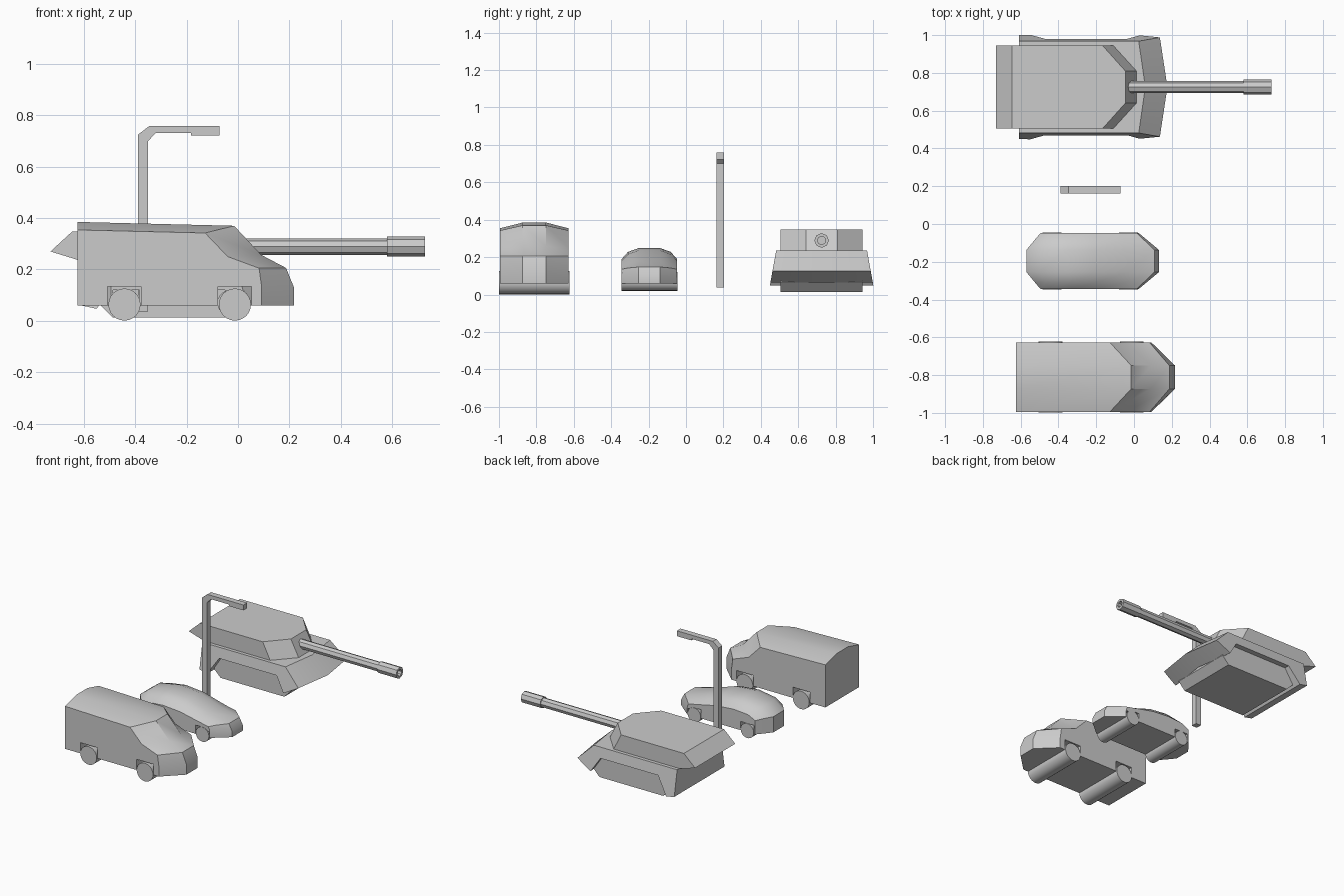
import bpy, bmesh
from math import radians, cos, sin, pi

if "Cube" in bpy.data.objects:
    bpy.data.objects.remove(bpy.data.objects["Cube"])


def finish(name, bm, angle=30):
    bmesh.ops.recalc_face_normals(bm, faces=bm.faces)
    me = bpy.data.meshes.new(name)
    bm.to_mesh(me)
    bm.free()
    ob = bpy.data.objects.new(name, me)
    bpy.context.collection.objects.link(ob)
    me.shade_smooth()
    me.set_sharp_from_angle(angle=radians(angle))
    return ob


def skin(name, loops, closed=False, angle=30):
    """Join equal-length point loops; cap both ends unless closed into a ring."""
    bm = bmesh.new()
    rings = [[bm.verts.new(p) for p in loop] for loop in loops]
    n = len(rings[0])
    pairs = list(zip(rings, rings[1:])) + ([(rings[-1], rings[0])] if closed else [])
    for a, b in pairs:
        for i in range(n):
            j = (i + 1) % n
            bm.faces.new((a[i], a[j], b[j], b[i]))
    if not closed:
        bm.faces.new(rings[0])
        bm.faces.new(rings[-1])
    return finish(name, bm, angle)


def mirrored(name, yc, columns, angle=30):
    """columns: (half width, side profile), from outermost to innermost."""
    loops = [[(x, yc - h, z) for x, z in p] for h, p in columns]
    loops += [[(x, yc + h, z) for x, z in p] for h, p in reversed(columns)]
    return skin(name, loops, angle=angle)


def arches(wheels, half, bottom, top):
    """Underside points, front to rear, with a notch for each wheel."""
    out = []
    for x in sorted(wheels, reverse=True):
        out += [(x + half, bottom), (x + half, top), (x - half, top), (x - half, bottom)]
    return out


def axle_wheels(prefix, xs, yc, half, z, r):
    for label, x in zip(("rear", "front"), xs):
        ring = [(r * cos(2 * pi * i / 24), r * sin(2 * pi * i / 24)) for i in range(24)]
        skin(f"{prefix}_{label}_wheels",
             [[(x + a, yc + s * half, z + b) for a, b in ring] for s in (-1, 1)])


# Van: four side profiles give a chamfered nose and a cambered roof
VY, VW = -0.811, (-0.442, -0.012)
under = arches(VW, 0.065, 0.06, 0.134)
side = [(-0.625, 0.06), (-0.625, 0.354), (-0.128, 0.342), (-0.04, 0.25),
        (0.082, 0.205), (0.092, 0.132), (0.092, 0.06)] + under
mid = [(-0.625, 0.06), (-0.625, 0.385), (-0.015, 0.37), (0.09, 0.257),
       (0.187, 0.206), (0.217, 0.132), (0.217, 0.06)] + under
mirrored("van_body", VY, [(0.184, side), (0.062, mid)])
axle_wheels("van", VW, VY, 0.188, 0.0635, 0.0625)

# Car: six side profiles, nose and tail chamfered in plan
CY, CW = -0.196, (-0.435, -0.03)
under = arches(CW, 0.052, 0.06, 0.12)
side = [(-0.495, 0.06), (-0.495, 0.155), (-0.44, 0.182), (-0.33, 0.19), (-0.2, 0.18),
        (-0.06, 0.15), (0.015, 0.135), (0.025, 0.1), (0.025, 0.06)] + under
shoulder = [(-0.524, 0.06), (-0.524, 0.162), (-0.47, 0.208), (-0.34, 0.228), (-0.205, 0.215),
            (-0.05, 0.165), (0.05, 0.142), (0.066, 0.1), (0.066, 0.06)] + under
mid = [(-0.57, 0.06), (-0.57, 0.168), (-0.5, 0.222), (-0.35, 0.248), (-0.2, 0.236),
       (-0.035, 0.18), (0.108, 0.147), (0.133, 0.1), (0.133, 0.06)] + under
mirrored("car_body", CY, [(0.148, side), (0.114, shoulder), (0.058, mid)])
axle_wheels("car", CW, CY, 0.15, 0.07, 0.05)

# Street lamp: bent square post with a thicker head
lamp = [(-0.39, 0.037), (-0.39, 0.724), (-0.346, 0.758), (-0.072, 0.758), (-0.072, 0.721),
        (-0.183, 0.721), (-0.183, 0.732), (-0.319, 0.732), (-0.35, 0.7), (-0.35, 0.037)]
mirrored("street_lamp", 0.182, [(0.02, lamp)])

# Tank upper hull: sides flare outward, fenders droop at both ends
TY = 0.725
hull = [(-0.61, 0.06), (-0.61, 0.235), (0.025, 0.235), (0.137, 0.125), (0.03, 0.065),
        (-0.034, 0.165), (-0.473, 0.165), (-0.55, 0.047)]
nose = list(hull)
nose[2], nose[3], nose[4] = (0.06, 0.235), (0.177, 0.125), (0.07, 0.065)


def flare(s):
    return [(x, TY + s * (0.243 + 0.18 * (0.235 - z)), z) for x, z in hull]


skin("tank_hull", [flare(-1), [(x, TY, z) for x, z in nose], flare(1)], angle=15)

# Tank lower hull
belly = [(-0.56, 0.2), (-0.535, 0.06), (-0.487, 0.013), (0.0, 0.013), (0.05, 0.065), (0.03, 0.2)]
mirrored("tank_lower_hull", TY, [(0.219, belly)], 15)

# Tank turret: wedge rear and faceted front
t_side = [(-0.61, 0.233), (-0.73, 0.27), (-0.645, 0.348), (-0.166, 0.348), (-0.108, 0.233)]
t_mid = t_side[:3] + [(-0.045, 0.348), (0.015, 0.233)]
mirrored("tank_turret", TY, [(0.219, t_side), (0.084, t_mid)], 15)


# Tank gun: eight-sided barrel with a hollow muzzle sleeve
def octagon(x, r):
    return [(x, TY + r * cos(pi * i / 4), 0.289 + r * sin(pi * i / 4)) for i in range(8)]


skin("tank_gun", [octagon(x, r) for x, r in
                  ((-0.04, 0.032), (0.58, 0.032), (0.58, 0.039),
                   (0.727, 0.039), (0.727, 0.022), (0.62, 0.022))], angle=15)
